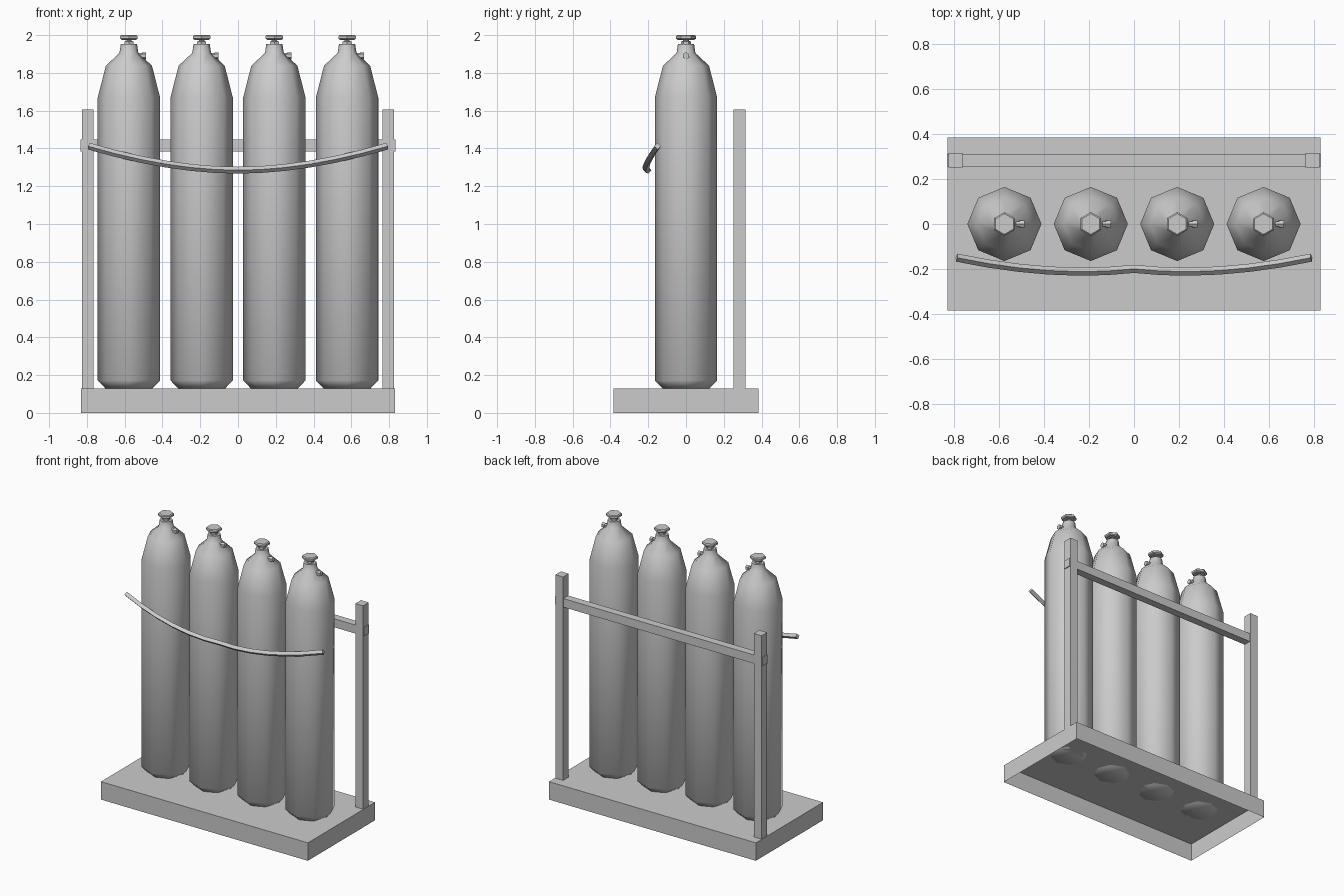
import bpy, bmesh, math
from mathutils import Vector, Matrix

if "Cube" in bpy.data.objects:
    bpy.data.objects.remove(bpy.data.objects["Cube"])

grey = bpy.data.materials.new("light_grey")
grey.diffuse_color = (0.6, 0.6, 0.6, 1)
grey.use_nodes = True
grey.node_tree.nodes["Principled BSDF"].inputs["Base Color"].default_value = grey.diffuse_color


def finish(bm, name, angle=None):
    bmesh.ops.recalc_face_normals(bm, faces=bm.faces)
    me = bpy.data.meshes.new(name)
    bm.to_mesh(me)
    bm.free()
    me.materials.append(grey)
    ob = bpy.data.objects.new(name, me)
    bpy.context.collection.objects.link(ob)
    if angle:
        bpy.ops.object.select_all(action='DESELECT')
        ob.select_set(True)
        bpy.context.view_layer.objects.active = ob
        bpy.ops.object.shade_smooth_by_angle(angle=math.radians(angle))
    return ob


def box(name, lo, hi, open_bottom=False):
    bm = bmesh.new()
    lo, hi = Vector(lo), Vector(hi)
    m = Matrix.Translation((lo + hi) / 2) @ Matrix.Diagonal((*(hi - lo), 1))
    bmesh.ops.create_cube(bm, size=1, matrix=m)
    if open_bottom:
        bm.normal_update()
        down = [f for f in bm.faces if f.normal.z < -0.9]
        bmesh.ops.delete(bm, geom=down, context='FACES')
    return finish(bm, name)


def skin(bm, rings):
    """Join rings of points into a capped tube."""
    vs = [[bm.verts.new(p) for p in r] for r in rings]
    n = len(vs[0])
    for a, b in zip(vs, vs[1:]):
        for i in range(n):
            j = (i + 1) % n
            bm.faces.new((a[i], a[j], b[j], b[i]))
    bm.faces.new(vs[0][::-1])
    bm.faces.new(vs[-1])


def lathe(name, profile, sides, matrix, turn=0.0, angle=None):
    bm = bmesh.new()
    rings = []
    for r, z in profile:
        ang = [turn + 2 * math.pi * i / sides for i in range(sides)]
        rings.append([matrix @ Vector((r * math.cos(a), r * math.sin(a), z)) for a in ang])
    skin(bm, rings)
    return finish(bm, name, angle)


# Hollow tray base
box("base_tray", (-0.83, -0.385, 0), (0.83, 0.385, 0.13), open_bottom=True)

# Rear posts and rail
for side, s in (("left", -1), ("right", 1)):
    x = s * 0.796
    box(f"post_{side}", (x - 0.031, 0.252, 0.125), (x + 0.031, 0.316, 1.605))
box("rear_rail", (-0.833, 0.256, 1.385), (0.833, 0.312, 1.447))

# Four gas cylinders with valve, handwheel and side outlet
BODY = [(0.125, 0.13), (0.165, 0.172), (0.165, 1.67), (0.122, 1.838),
        (0.05, 1.905), (0.043, 1.952)]
STEM = [(0.027, 1.945), (0.027, 1.967), (0.016, 1.968), (0.016, 1.982)]
WHEEL = [(0.044, 1.975), (0.053, 1.981), (0.053, 1.994), (0.046, 2.0)]
OUTLET = [(0.014, 0.03), (0.014, 0.068), (0.019, 0.068), (0.019, 0.09)]
for i in range(4):
    at = Matrix.Translation((-0.5775 + 0.385 * i, 0, 0))
    lathe(f"cylinder_body_{i + 1}", BODY, 8, at, angle=50)
    lathe(f"valve_stem_{i + 1}", STEM, 6, at, math.pi / 6)
    lathe(f"handwheel_{i + 1}", WHEEL, 6, at, math.pi / 6)
    lathe(f"valve_outlet_{i + 1}", OUTLET, 6,
          at @ Matrix.Translation((0, 0, 1.89)) @ Matrix.Rotation(math.pi / 2, 4, 'Y'))

# Sagging retaining strap: diamond section along two mirrored arcs
A, B, C = Vector((-0.79, -0.15, 1.412)), Vector((-0.36, -0.24, 1.285)), Vector((0, -0.2, 1.285))
half = [A * (1 - t) ** 2 + B * 2 * t * (1 - t) + C * t * t for t in [k / 6 for k in range(7)]]
path = half + [Vector((-p.x, p.y, p.z)) for p in half[-2::-1]]
rings = []
for k, p in enumerate(path):
    t = (path[min(k + 1, len(path) - 1)] - path[max(k - 1, 0)]).normalized()
    u = t.cross(Vector((0, 0, 1))).normalized()
    w = u.cross(t)
    rings.append([p + 0.018 * d for d in (u, w, -u, -w)])
bm = bmesh.new()
skin(bm, rings)
finish(bm, "retaining_strap", 40)
